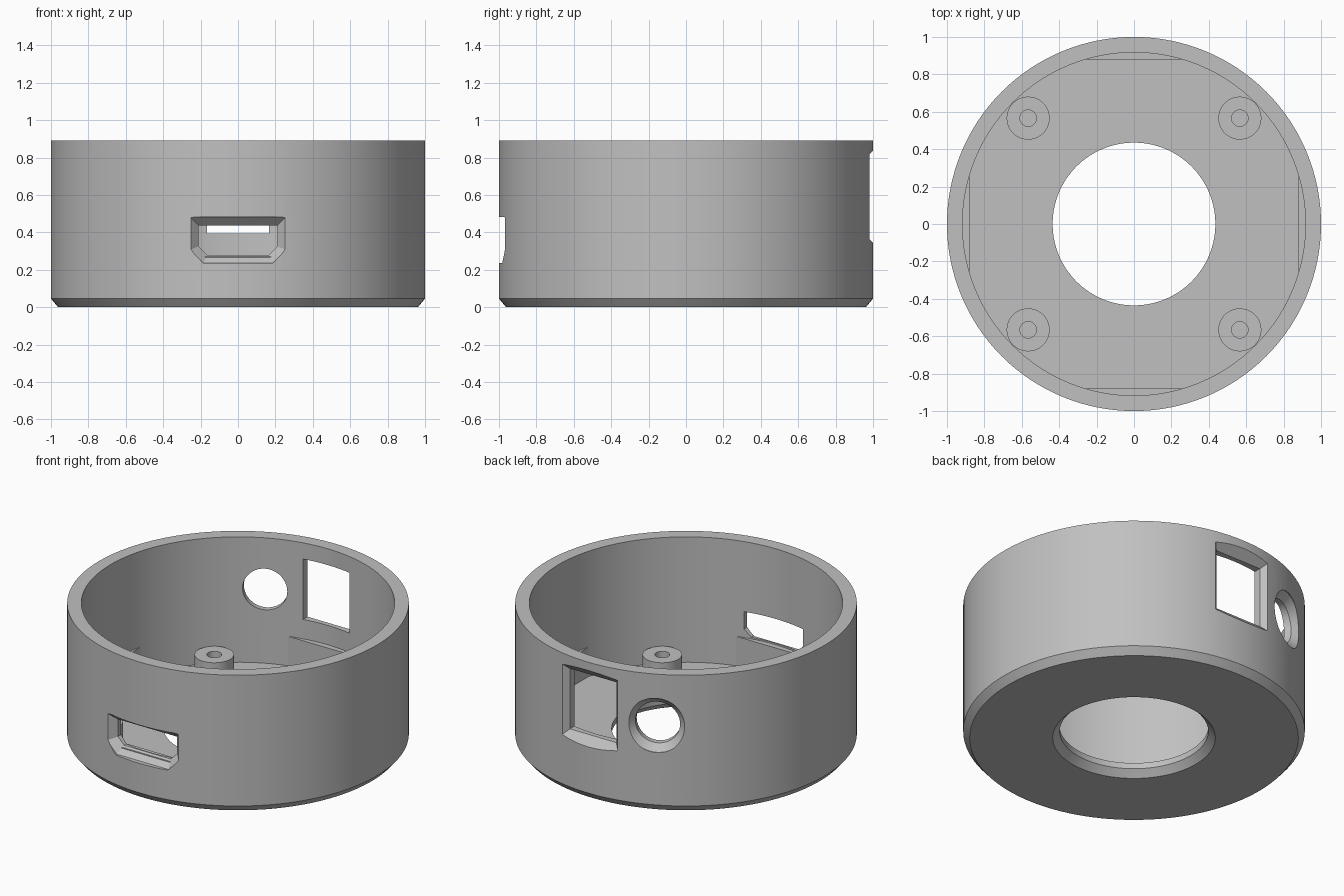
import bpy, bmesh, math
from mathutils import Matrix

cube = bpy.data.objects.get("Cube")
if cube:
    bpy.data.objects.remove(cube, do_unlink=True)

grey = bpy.data.materials.new("plain_grey")
grey.use_nodes = True
colour = (0.53, 0.53, 0.53, 1)
grey.diffuse_color = colour
grey.node_tree.nodes["Principled BSDF"].inputs["Base Color"].default_value = colour

FLOOR = 0.08     # top of the floor
INNER = 0.917    # inside radius of the wall


def finish(bm, name, place=Matrix()):
    bmesh.ops.remove_doubles(bm, verts=bm.verts, dist=1e-6)
    bmesh.ops.recalc_face_normals(bm, faces=bm.faces)
    bm.transform(place)
    mesh = bpy.data.meshes.new(name)
    bm.to_mesh(mesh)
    bm.free()
    mesh.materials.append(grey)
    obj = bpy.data.objects.new(name, mesh)
    bpy.context.collection.objects.link(obj)
    return obj


def skin(bm, loops, closed):
    """Bridge equal-length point loops with quads."""
    rings = [[bm.verts.new(p) for p in loop] for loop in loops]
    n = len(rings[0])
    for i in range(len(rings) if closed else len(rings) - 1):
        a, b = rings[i], rings[(i + 1) % len(rings)]
        for j in range(n):
            k = (j + 1) % n
            bm.faces.new((a[j], a[k], b[k], b[j]))
    if not closed:
        bm.faces.new(rings[0])
        bm.faces.new(rings[-1])


def lathe(name, profile, steps, place=Matrix(), closed=True):
    bm = bmesh.new()
    turns = [math.tau * i / steps for i in range(steps)]
    skin(bm, [[(r * math.cos(t), r * math.sin(t), z) for t in turns]
              for r, z in profile], closed)
    return finish(bm, name, place)


def opening(name, outline, sections, angle):
    """Cutter pointing outward along +y, then turned about z."""
    bm = bmesh.new()
    skin(bm, [[(x, depth, z) for x, z in outline(grow)]
              for depth, grow in sections], False)
    obj = finish(bm, name, Matrix.Rotation(math.radians(angle), 4, "Z"))
    obj.hide_render = True
    return obj


def smooth(obj):
    bpy.ops.object.select_all(action="DESELECT")
    obj.select_set(True)
    bpy.context.view_layer.objects.active = obj
    bpy.ops.object.shade_smooth_by_angle(angle=math.radians(25))


# Outlines of the three wall openings, grown outward for the chamfers
def window(g):
    w, h = 0.166 + g, 0.195 + g
    return [(-w, 0.59 - h), (w, 0.59 - h), (w, 0.59 + h), (-w, 0.59 + h)]


def port(g):
    half = [(0.165 + 0.45 * g, 0.28 - g), (0.21 + g, 0.325 - 0.4 * g),
            (0.21 + g, 0.437 + g)]
    return half + [(-x, z) for x, z in reversed(half)]


def round_hole(g):
    r = 0.133 + g
    turns = [math.tau * i / 64 for i in range(64)]
    return [(r * math.cos(t), 0.558 + r * math.sin(t)) for t in turns]


# Cup: chamfered base, wall, floor and chamfered centre hole
housing = lathe("housing", [
    (0.476, 0), (0.962, 0), (1, 0.045), (1, 0.89), (INNER, 0.89),
    (INNER, FLOOR), (0.435, FLOOR), (0.435, 0.042)], 128)

cutters = [
    opening("window_cutter", window,
            [(0.8, 0), (0.948, 0), (1.0, 0.052), (1.1, 0.152)], 0),
    opening("round_hole_cutter", round_hole,
            [(0.8, 0), (0.953, 0), (0.995, 0.042), (1.1, 0.042)], 25),
    opening("port_cutter", port,
            [(0.8, 0), (0.925, 0), (0.972, 0.045), (1.1, 0.045)], 180),
]
bpy.context.view_layer.objects.active = housing
for cutter in cutters:
    mod = housing.modifiers.new(cutter.name, "BOOLEAN")
    mod.operation = "DIFFERENCE"
    mod.solver = "EXACT"
    mod.object = cutter
    bpy.ops.object.modifier_apply(modifier=mod.name)
for cutter in cutters:
    bpy.data.objects.remove(cutter, do_unlink=True)
smooth(housing)

# Flat ledges inside the wall, and screw posts between them
for i, side in enumerate(("back", "right", "front", "left")):
    turn = Matrix.Rotation(i * math.pi / 2, 4, "Z")
    bm = bmesh.new()
    bmesh.ops.create_cube(bm, size=1, matrix=turn
                          @ Matrix.Translation((0, 0.91, 0.165))
                          @ Matrix.Diagonal((0.56, 0.06, 0.21, 1)))
    finish(bm, side + "_ledge")

    spot = turn @ Matrix.Translation((0.566, 0.566, 0))
    post = lathe("screw_post_" + str(i + 1), [
        (0.115, 0.05), (0.115, 0.19), (0.044, 0.19), (0.044, FLOOR)],
        48, spot, closed=False)
    smooth(post)
